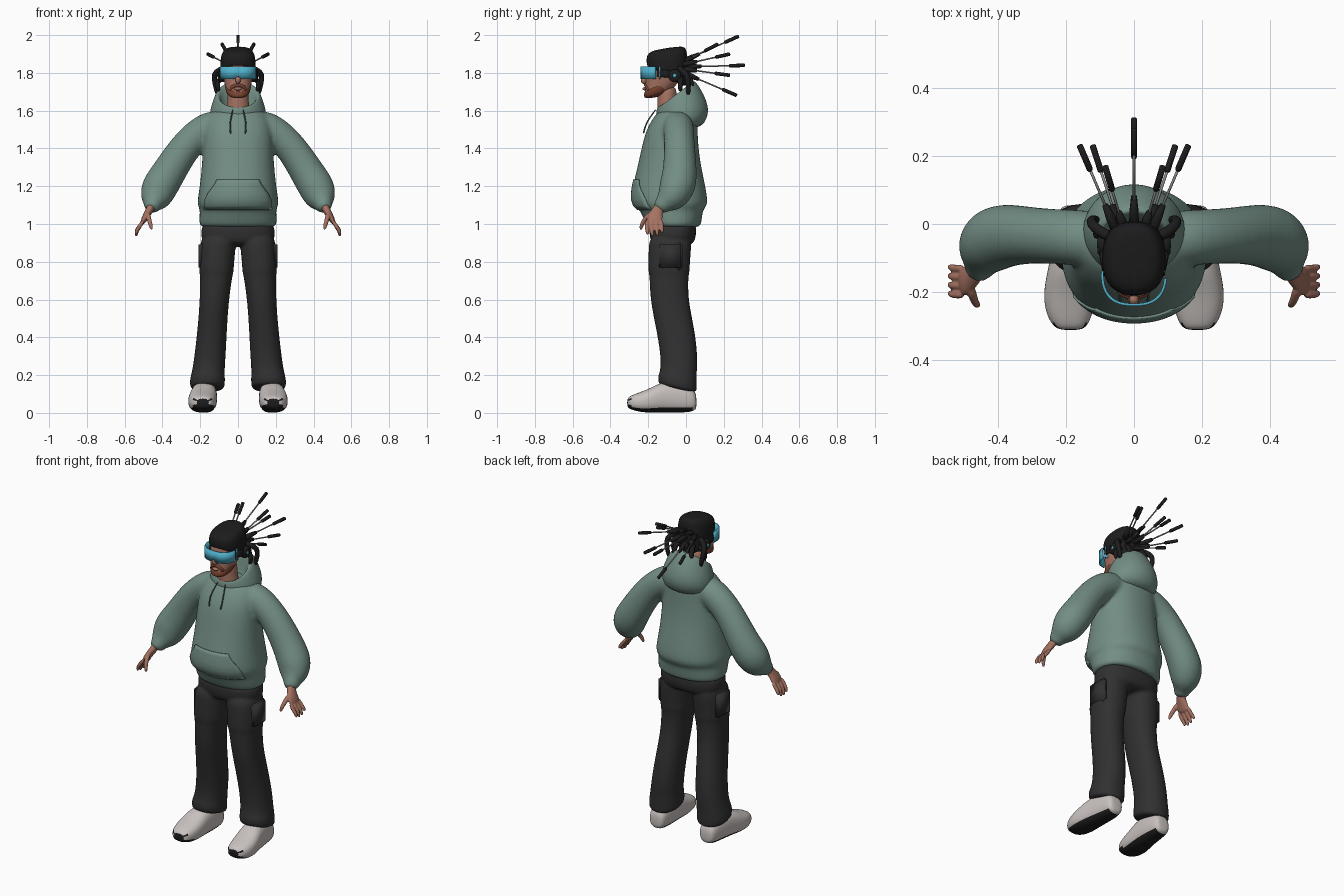
import bpy, bmesh, math
from mathutils import Vector, Matrix

if "Cube" in bpy.data.objects:
    bpy.data.objects.remove(bpy.data.objects["Cube"])


def material(name, r, g, b):
    m = bpy.data.materials.new(name)
    m.use_nodes = True
    m.diffuse_color = (r, g, b, 1)
    m.node_tree.nodes["Principled BSDF"].inputs["Base Color"].default_value = (r, g, b, 1)
    return m


GREEN = material("sage green cloth", .17, .27, .23)
CORD = material("dark green cord", .07, .12, .10)
PANTS = material("charcoal cloth", .03, .03, .03)
BLACK = material("black", .012, .012, .013)
WHITE = material("warm white leather", .58, .54, .52)
SKIN = material("skin", .38, .17, .12)
BEARD = material("red brown hair", .2, .06, .032)
VISOR = material("cyan visor", .08, .44, .6)
STEEL = material("grey metal", .28, .28, .28)
SIDES = ((1, "left"), (-1, "right"))


def ring(cy, rx, ry, front, back, cx=0, e=2.0, n=24):
    """Superellipse ring whose height slopes from front to back."""
    out = []
    for i in range(n):
        a = math.tau * i / n
        c, s = math.cos(a), math.sin(a)
        x = math.copysign(abs(c) ** (2 / e), c)
        y = math.copysign(abs(s) ** (2 / e), s)
        out.append(Vector((cx + rx * x, cy + ry * y, front + (back - front) * (y + 1) / 2)))
    return out


def loft(bm, rings):
    rows = [[bm.verts.new(p) for p in r] for r in rings]
    n = len(rows[0])
    for a, b in zip(rows, rows[1:]):
        for i in range(n):
            j = (i + 1) % n
            bm.faces.new((a[i], a[j], b[j], b[i]))
    bm.faces.new(rows[0][::-1])
    bm.faces.new(rows[-1])


def tube(bm, pts, radii, side=1, ref=(0, 1, 0), n=12):
    """Tube along a path; a radius may be a pair (across, along ref)."""
    pts = [Vector((p[0] * side, p[1], p[2])) for p in pts]
    rings = []
    for k, (p, r) in enumerate(zip(pts, radii)):
        t = (pts[min(k + 1, len(pts) - 1)] - pts[max(k - 1, 0)]).normalized()
        u = t.cross(Vector(ref)).normalized()
        v = u.cross(t)
        a, b = r if isinstance(r, tuple) else (r, r)
        angles = [math.tau * i / n for i in range(n)]
        rings.append([p + u * a * math.cos(w) + v * b * math.sin(w) for w in angles])
    loft(bm, rings)


def ball(bm, centre, size):
    m = Matrix.Translation(centre) @ Matrix.Diagonal((*size, 1))
    bmesh.ops.create_uvsphere(bm, u_segments=16, v_segments=10, radius=1, matrix=m)


def finish(name, bm, mats, subdiv=0, voxel=0, relax=4):
    bmesh.ops.recalc_face_normals(bm, faces=bm.faces)
    me = bpy.data.meshes.new(name)
    bm.to_mesh(me)
    bm.free()
    for m in mats if isinstance(mats, list) else [mats]:
        me.materials.append(m)
    for p in me.polygons:
        p.use_smooth = True
    ob = bpy.data.objects.new(name, me)
    bpy.context.collection.objects.link(ob)
    if subdiv:
        mod = ob.modifiers.new("subdivide", 'SUBSURF')
        mod.levels = mod.render_levels = subdiv
    if voxel:
        mod = ob.modifiers.new("merge", 'REMESH')
        mod.mode, mod.voxel_size, mod.use_smooth_shade = 'VOXEL', voxel, True
        mod = ob.modifiers.new("relax", 'SMOOTH')
        mod.factor, mod.iterations = .5, relax
    return ob


# Hoodie body with both sleeves, merged
bm = bmesh.new()
body = [(.98, -.062, .2, .135), (.995, -.065, .207, .145), (1.06, -.075, .205, .165),
        (1.075, -.078, .203, .17), (1.1, -.085, .217, .2), (1.14, -.088, .214, .202),
        (1.2, -.09, .204, .194), (1.3, -.088, .193, .17), (1.4, -.085, .188, .152),
        (1.5, -.075, .185, .137), (1.57, -.055, .165, .115), (1.62, -.04, .12, .09)]
loft(bm, [ring(cy, rx, ry, z, z, e=2.2) for z, cy, rx, ry in body])
for s, _ in SIDES:
    tube(bm, [(.07, -.05, 1.52), (.15, -.04, 1.522), (.268, -.035, 1.432), (.365, -.03, 1.275),
              (.42, -.045, 1.19), (.442, -.085, 1.125), (.452, -.125, 1.105), (.46, -.145, 1.07)],
         [.08, (.09, .085), (.084, .08), (.092, .093), (.1, .102), (.082, .078), .044, .042],
         s, n=16)
hoodie = finish("hoodie", bm, GREEN, 2, .011)

# Hood lying around the neck, raised at the back
bm = bmesh.new()
hood = [(-.03, .13, .1, 1.52, 1.5), (-.02, .152, .13, 1.555, 1.55), (-.018, .15, .142, 1.585, 1.61),
        (-.03, .135, .125, 1.61, 1.69), (-.05, .116, .1, 1.62, 1.76), (-.056, .1, .085, 1.61, 1.76),
        (-.06, .085, .07, 1.585, 1.68), (-.06, .06, .05, 1.55, 1.58)]
loft(bm, [ring(*r) for r in hood])
finish("hood", bm, GREEN, 2)

# Front pouch pocket laid onto the hoodie
bm = bmesh.new()
rows = []
for z, w in [(1.078, .175), (1.1, .175), (1.13, .172), (1.16, .157), (1.19, .135), (1.215, .118), (1.235, .11)]:
    rows.append([bm.verts.new((w * (i / 8 - 1), -.5, z)) for i in range(17)])
for a, b in zip(rows, rows[1:]):
    for i in range(16):
        bm.faces.new((a[i], a[i + 1], b[i + 1], b[i]))
pocket = finish("pouch_pocket", bm, GREEN)
wrap = pocket.modifiers.new("wrap", 'SHRINKWRAP')
wrap.target, wrap.wrap_method, wrap.use_project_y = hoodie, 'PROJECT', True
wrap.wrap_mode, wrap.offset = 'ABOVE_SURFACE', .003
thick = pocket.modifiers.new("thickness", 'SOLIDIFY')
thick.thickness, thick.offset = .008, 0

# Trousers, merged
bm = bmesh.new()
loft(bm, [ring(-.07, rx, ry, z, z, e=2.4) for z, rx, ry in
          [(.88, .17, .1), (.92, .196, .122), (.97, .198, .126), (1.02, .18, .12)]])
leg = [(.95, .1, -.08, .09, .11), (.88, .107, -.085, .096, .114), (.78, .114, -.09, .092, .11),
       (.745, .114, -.09, .092, .11), (.73, .115, -.09, .086, .103), (.6, .125, -.09, .077, .101),
       (.45, .136, -.057, .078, .102), (.3, .148, -.035, .083, .098), (.22, .157, -.04, .086, .097),
       (.18, .162, -.045, .094, .103), (.15, .162, -.045, .092, .102), (.125, .162, -.045, .09, .1)]
for s, _ in SIDES:
    loft(bm, [ring(cy, rx, ry, z + (.02 if z < .2 else 0), z - (.025 if z < .2 else 0), cx * s, 2.2)
              for z, cx, cy, rx, ry in leg])
finish("trousers", bm, PANTS, 2, .009, 2)

shoe = [(.056, .17, .03, .03, .08), (.045, .17, .052, .006, .13), (-.03, .172, .062, 0, .16),
        (-.12, .18, .07, 0, .17), (-.19, .188, .078, 0, .13), (-.25, .19, .073, .005, .108),
        (-.292, .188, .056, .018, .092), (-.312, .186, .036, .03, .078)]
for s, side in SIDES:
    # Cargo pocket on the outer thigh
    bm = bmesh.new()
    bmesh.ops.create_cube(bm, size=1, matrix=Matrix.Translation((.192 * s, -.08, .83))
                          @ Matrix.Diagonal((.034, .125, .145, 1)))
    bmesh.ops.bevel(bm, geom=bm.edges[:], offset=.012, segments=3, affect='EDGES')
    finish(side + "_cargo_pocket", bm, PANTS)

    # Shoe with a dark sole curling up over the toe
    bm = bmesh.new()
    rings = []
    for y, cx, w, low, high in shoe:
        flat = ring((low + high) / 2, w, (high - low) / 2, 0, 0, cx * s, 2.5, 20)
        rings.append([Vector((p.x, y, p.y)) for p in flat])
    loft(bm, rings)
    bmesh.ops.recalc_face_normals(bm, faces=bm.faces)
    for f in bm.faces:
        c = f.calc_center_median()
        toe = c.y < -.27 and c.z < .075 and abs(f.normal.x) < .65
        f.material_index = int(f.normal.z < -.5 or toe)
    finish(side + "_shoe", bm, [WHITE, BLACK], 2)

    # Hand: palm, four fingers and thumb, merged
    bm = bmesh.new()
    tube(bm, [(.452, -.13, 1.11), (.472, -.155, 1.065), (.492, -.167, 1.035), (.508, -.17, 1.0)],
         [.024, (.021, .032), (.018, .046), (.013, .044)], s)
    for k in range(4):
        y, drop = -.208 + .026 * k, (.01, 0, .003, .02)[k]
        tube(bm, [(.5, y, 1.02), (.522, y, .985), (.537, y + .002, .96 + drop / 2), (.541, y + .006, .932 + drop)],
             [.012, .012, .011, .008], s, n=8)
    tube(bm, [(.478, -.185, 1.06), (.472, -.218, 1.025), (.462, -.236, .995), (.456, -.24, .968)],
         [.015, .014, .012, .008], s, ref=(1, 0, 0), n=8)
    finish(side + "_hand", bm, SKIN, 2, .0045, 2)

    # Hood cord
    bm = bmesh.new()
    tube(bm, [(.025, -.155, 1.612), (.038, -.195, 1.56), (.044, -.216, 1.52), (.038, -.226, 1.475)],
         [.004, .004, .004, .006], s, ref=(1, 0, 0), n=8)
    finish(side + "_hood_cord", bm, CORD, 1)

    # Ear cup with a small lit disc, and visor strap
    bm = bmesh.new()
    tube(bm, [(.07, -.06, 1.785), (.1, -.06, 1.785), (.107, -.06, 1.785)], [.034, .034, .026], s, n=16)
    tube(bm, [(.084, -.15, 1.8), (.095, -.1, 1.795), (.094, -.05, 1.79)],
         [(.006, .02)] * 3, s, ref=(0, 0, 1))
    finish(side + "_ear_cup", bm, BLACK)
    bm = bmesh.new()
    tube(bm, [(.105, -.06, 1.785), (.109, -.06, 1.785)], [.01, .01], s)
    finish(side + "_ear_light", bm, VISOR)

    # Hanging locks
    bm = bmesh.new()
    tube(bm, [(.06, -.04, 1.83), (.1, -.025, 1.815), (.13, .005, 1.795), (.122, .015, 1.74), (.105, .01, 1.675)],
         [.016, .017, .016, .014, .012], s)
    tube(bm, [(.06, -.03, 1.78), (.1, -.03, 1.77), (.112, -.03, 1.735), (.1, -.03, 1.7)],
         [.015, .015, .014, .011], s)
    tube(bm, [(.04, -.02, 1.8), (.055, .02, 1.78), (.06, .035, 1.73), (.055, .03, 1.69)],
         [.015, .015, .013, .011], s, ref=(1, 0, 0))
    finish(side + "_hanging_locks", bm, BLACK, 1)

# Neck, head, nose and lips
bm = bmesh.new()
loft(bm, [ring(cy, rx, ry, z, z) for z, cy, rx, ry in
          [(1.56, -.095, .075, .055), (1.61, -.097, .062, .055), (1.66, -.1, .055, .052), (1.74, -.1, .055, .05)]])
finish("neck", bm, SKIN, 2)
bm = bmesh.new()
loft(bm, [ring(cy, rx, ry, z, z + .012, e=2.2) for z, cy, rx, ry in
          [(1.67, -.17, .034, .042), (1.685, -.155, .056, .064), (1.715, -.138, .067, .08),
           (1.75, -.122, .075, .092), (1.8, -.112, .082, .1), (1.86, -.105, .083, .098), (1.9, -.1, .06, .07)]])
ball(bm, (0, -.222, 1.763), (.015, .018, .022))
ball(bm, (0, -.217, 1.716), (.022, .014, .009))
finish("head", bm, SKIN, 1)

# Beard wrapping the jaw, and moustache
bm = bmesh.new()
loft(bm, [ring(cy, rx, ry, f, b, e=2.2) for cy, rx, ry, f, b in
          [(-.172, .036, .044, 1.662, 1.675), (-.157, .06, .067, 1.678, 1.7),
           (-.142, .068, .08, 1.693, 1.74), (-.138, .07, .08, 1.704, 1.775), (-.138, .06, .07, 1.7, 1.77)]])
finish("beard", bm, BEARD, 2)
bm = bmesh.new()
tube(bm, [(-.042, -.196, 1.7), (-.035, -.205, 1.728), (0, -.218, 1.74), (.035, -.205, 1.728), (.042, -.196, 1.7)],
     [.008, .01, .01, .01, .008], ref=(0, 1, 0))
finish("moustache", bm, BEARD, 1)

# Black head cover
bm = bmesh.new()
cap = [(-.1, .08, .095, 1.835, 1.72), (-.1, .093, .108, 1.84, 1.74), (-.1, .095, .11, 1.865, 1.8),
       (-.1, .092, .108, 1.892, 1.885), (-.094, .077, .096, 1.912, 1.932), (-.085, .045, .06, 1.925, 1.943)]
loft(bm, [ring(*r, e=2.4) for r in cap])
finish("head_cover", bm, BLACK, 2)

# Wraparound visor, notched over the nose
bm = bmesh.new()
arc = [p for p in ring(-.14, .093, .097, 0, 0, e=2.6, n=48) if p.y < -.139]
rows = [[bm.verts.new((p.x, p.y, 1.835 if top else (1.783 if abs(p.x) < .014 else 1.768))) for p in arc]
        for top in (0, 1)]
for i in range(len(arc) - 1):
    bm.faces.new((rows[0][i], rows[0][i + 1], rows[1][i + 1], rows[1][i]))
visor = finish("visor", bm, VISOR)
mod = visor.modifiers.new("thickness", 'SOLIDIFY')
mod.thickness, mod.offset = .008, 0

# Stiff locks fanning back: dark root, metal rod, dark grip
tips = [(0, .28, 1.995), (0, .312, 1.84), (0, .27, 1.68)]
for s, _ in SIDES:
    tips += [(.085 * s, .17, 1.953), (.16 * s, .232, 1.9), (.122 * s, .232, 1.787)]
dark, rods = bmesh.new(), bmesh.new()
for tip in tips:
    end = Vector(tip)
    start = Vector((end.x * .3, -.03, 1.83 + (end.z - 1.83) * .15))
    mid = lambda t: start.lerp(end, t)
    tube(dark, [mid(0), mid(.2), mid(.33)], [.016, .014, .009], ref=(1, 0, 0), n=10)
    tube(rods, [mid(.2), mid(.95)], [.004, .004], ref=(1, 0, 0), n=8)
    grip = 1 - .085 / (end - start).length
    tube(dark, [mid(grip), mid(grip + .02), mid(.99), mid(1)], [.006, .0095, .0095, .006], ref=(1, 0, 0), n=10)
finish("lock_roots_and_grips", dark, BLACK)
finish("lock_rods", rods, STEEL)
